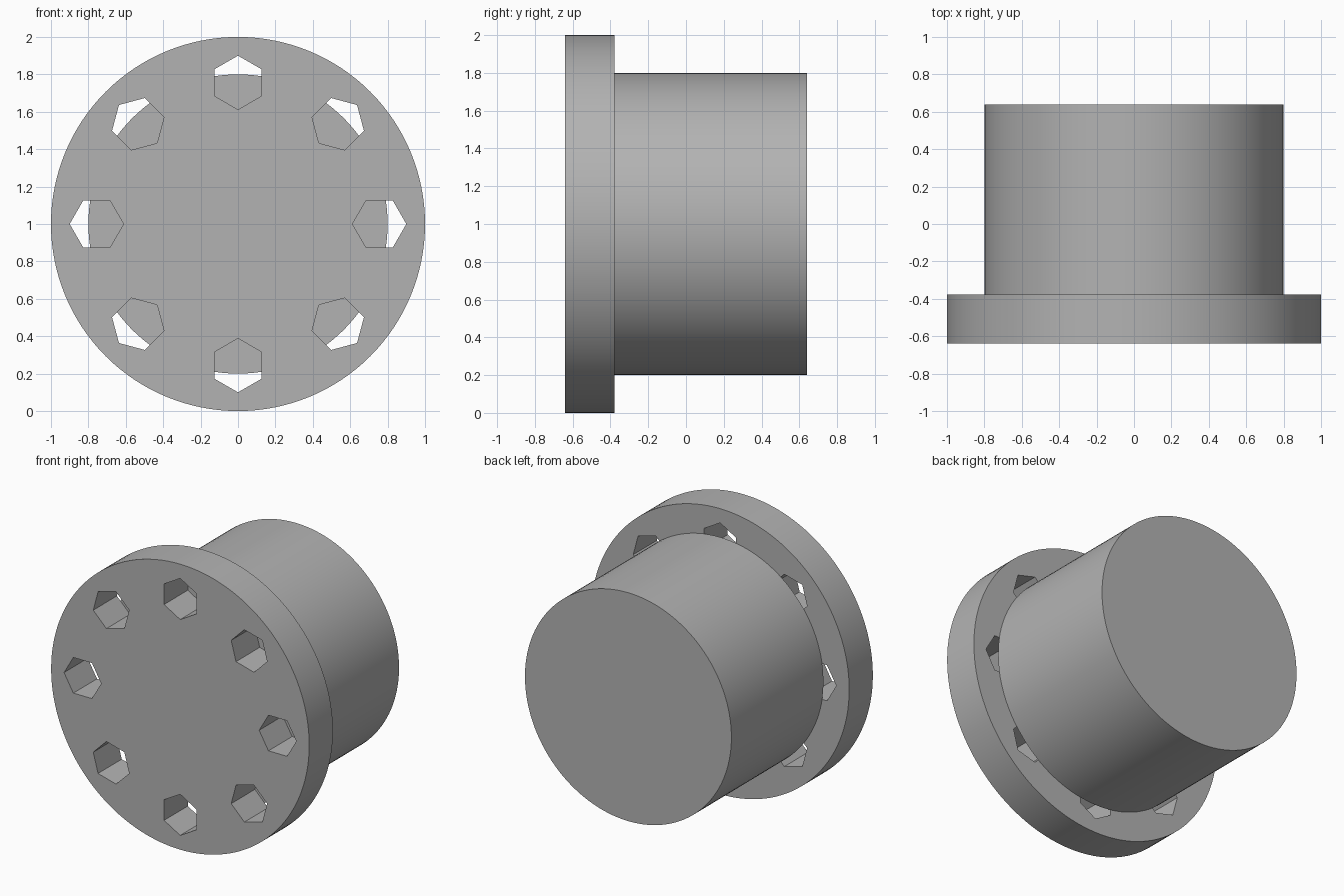
import bpy
from math import pi, sin, cos

cube = bpy.data.objects.get("Cube")
if cube:
    bpy.data.objects.remove(cube, do_unlink=True)

FRONT, STEP, BACK = -0.64, -0.378, 0.64
CENTRE_Z = 1.0
HOLES, HOLE_RING, HOLE_RADIUS = 8, 0.756, 0.144

grey = bpy.data.materials.new("plain grey")
grey.use_nodes = True
colour = (0.45, 0.45, 0.45, 1)
grey.diffuse_color = colour
grey.node_tree.nodes["Principled BSDF"].inputs["Base Color"].default_value = colour


def cylinder(name, sides, radius, y0, y1, x=0, z=CENTRE_Z, roll=0):
    """Cylinder lying along y; roll turns it about its own axis."""
    bpy.ops.mesh.primitive_cylinder_add(
        vertices=sides, radius=radius, depth=y1 - y0,
        location=(x, (y0 + y1) / 2, z), rotation=(pi / 2, 0, roll))
    obj = bpy.context.object
    obj.rotation_mode = 'XYZ'
    obj.rotation_euler = (pi / 2, roll, 0)
    obj.name = name
    obj.data.materials.append(grey)
    return obj


def smooth(obj):
    bpy.ops.object.select_all(action='DESELECT')
    obj.select_set(True)
    bpy.context.view_layer.objects.active = obj
    bpy.ops.object.shade_smooth_by_angle(angle=pi / 6)


# Wide front flange and solid round body behind it
flange = cylinder("flange", 128, 1.0, FRONT, STEP)
body = cylinder("body", 128, 0.8, STEP, BACK)

# Ring of hexagonal holes, each with a corner pointing outward
for i in range(HOLES):
    a = 2 * pi * i / HOLES
    cutter = cylinder("hole_cutter", 6, HOLE_RADIUS, FRONT - 0.1, STEP + 0.1,
                      HOLE_RING * sin(a), CENTRE_Z + HOLE_RING * cos(a), a)
    cut = flange.modifiers.new("hole", 'BOOLEAN')
    cut.operation = 'DIFFERENCE'
    cut.solver = 'EXACT'
    cut.object = cutter
    bpy.context.view_layer.objects.active = flange
    bpy.ops.object.modifier_apply(modifier=cut.name)
    bpy.data.objects.remove(cutter, do_unlink=True)

smooth(flange)
smooth(body)
